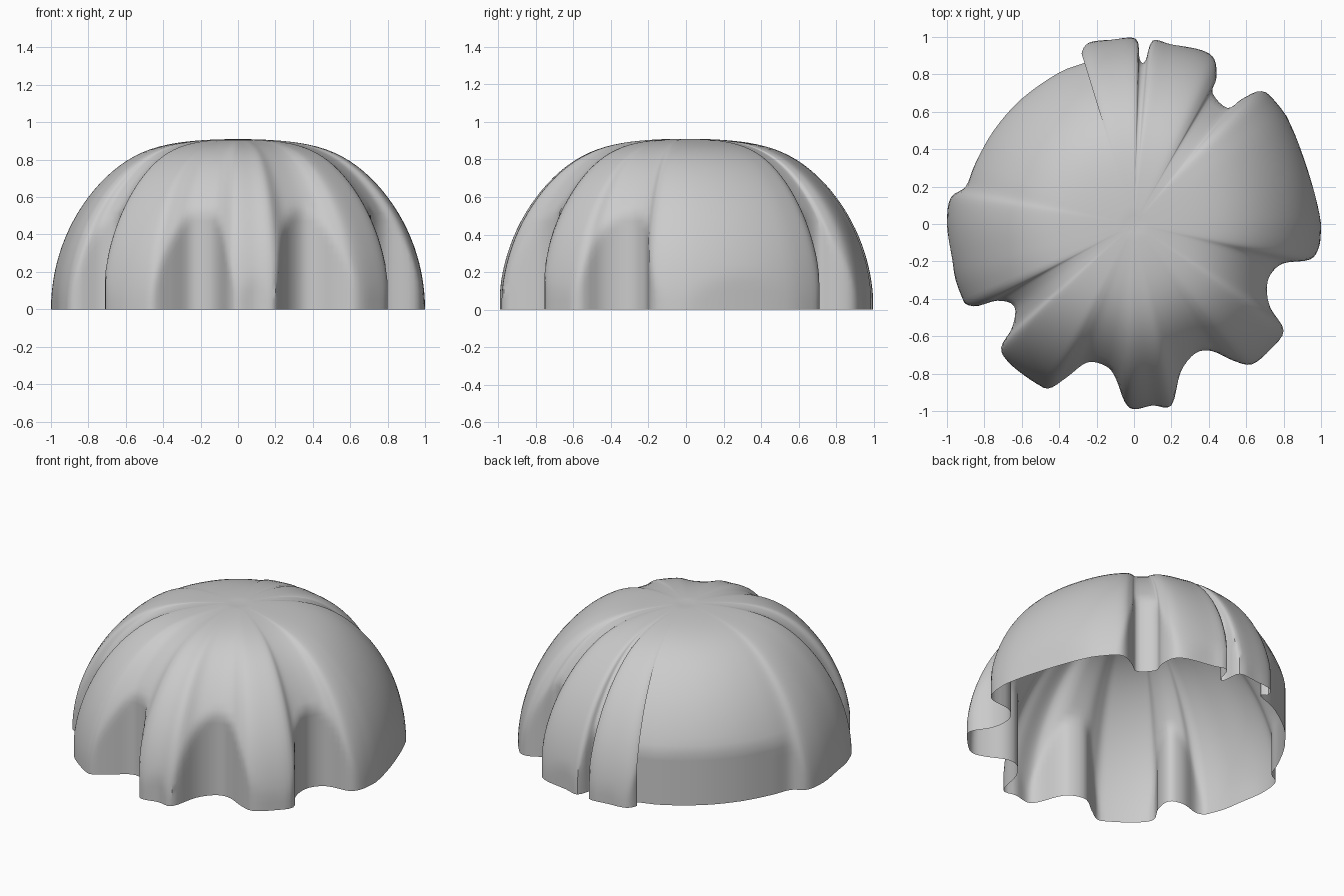
import bpy, bmesh, math
from mathutils import Vector

if "Cube" in bpy.data.objects:
    bpy.data.objects.remove(bpy.data.objects["Cube"])

# Hem outline seen from above, counter-clockwise from the right side
HEM = [(1, 0), (.95, .22), (.86, .48), (.77, .65), (.68, .71), (.58, .67), (.5, .62),
       (.42, .7), (.44, .78), (.43, .88), (.36, .93), (.2, .96), (.1, .98), (.06, .87),
       (.03, .88), (.01, .99), (-.12, .985), (-.24, .97), (-.28, .91), (-.25, .87),
       (-.4, .81), (-.6, .67), (-.75, .5), (-.85, .32), (-.9, .2), (-.98, .14),
       (-1, 0), (-.97, -.2), (-.94, -.38), (-.86, -.44), (-.73, -.41), (-.64, -.44),
       (-.65, -.55), (-.71, -.66), (-.67, -.74), (-.55, -.84), (-.46, -.88),
       (-.36, -.82), (-.25, -.74), (-.15, -.76), (-.1, -.82), (-.05, -.95), (0, -.99),
       (.1, -.97), (.2, -.97), (.25, -.79), (.33, -.69), (.42, -.68), (.53, -.73),
       (.63, -.75), (.73, -.67), (.8, -.57), (.73, -.45), (.71, -.35), (.73, -.27),
       (.8, -.21), (.94, -.19), (.99, -.12)]


def smooth_loop(points, steps):
    """Closed Catmull-Rom curve through the points."""
    p = [Vector(q) for q in points]
    n, out = len(p), []
    for i in range(n):
        a, b, c, d = p[i - 1], p[i], p[(i + 1) % n], p[(i + 2) % n]
        for k in range(steps):
            t = k / steps
            out.append(.5 * (2 * b + (c - a) * t + (2 * a - 5 * b + 4 * c - d) * t * t
                             + (3 * b - a - 3 * c + d) * t ** 3))
    return out


# Cloth: round dome on top, pleats hanging straight down where the hem is pulled in
hem = smooth_loop(HEM, 4)
RINGS = 32
bm = bmesh.new()
rings = []
for j in range(RINGS):
    a = math.pi / 2 * j / RINGS
    h = max(math.sin(a), 1e-6)
    z = 0 if j == 0 else (h ** -12 + .94 ** -12) ** (-1 / 12)
    ring = []
    for p in hem:
        reach = min(p.length, 1)
        r = min(math.cos(a) * (1 - .4 * (1 - reach)), reach)
        q = p.normalized() * r
        ring.append(bm.verts.new((q.x, q.y, z)))
    rings.append(ring)
apex = bm.verts.new((0, 0, .905))
n = len(hem)
for i in range(n):
    k = (i + 1) % n
    for lo, hi in zip(rings, rings[1:]):
        bm.faces.new((lo[i], lo[k], hi[k], hi[i]))
    bm.faces.new((rings[-1][i], rings[-1][k], apex))

mesh = bpy.data.meshes.new("draped_cloth")
bm.to_mesh(mesh)
bm.free()
cloth = bpy.data.objects.new("draped_cloth", mesh)
bpy.context.collection.objects.link(cloth)
bpy.context.view_layer.objects.active = cloth
cloth.select_set(True)
bpy.ops.object.shade_smooth_by_angle(angle=math.radians(40))
